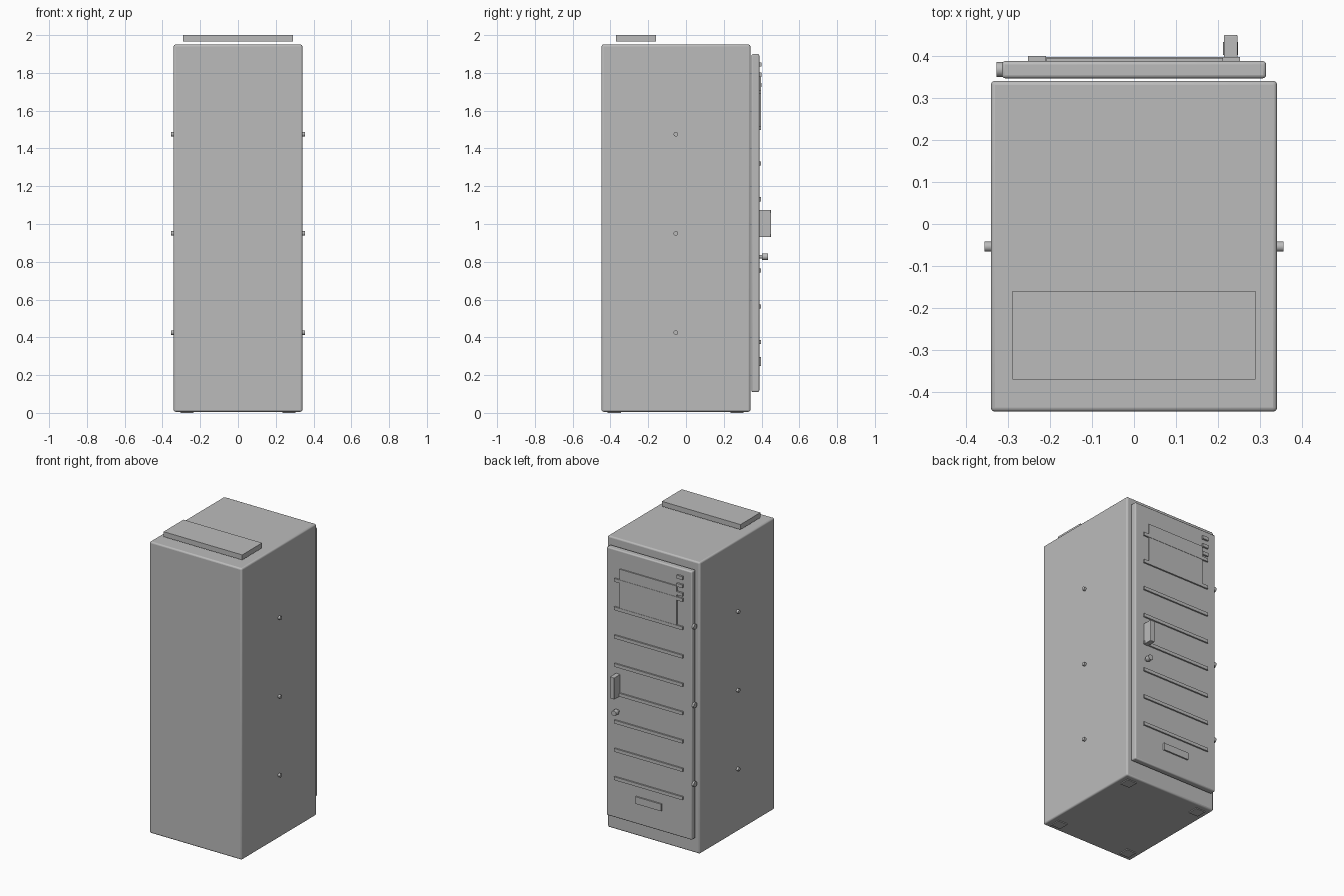
import bpy
from math import pi

cube = bpy.data.objects.get("Cube")
if cube:
    bpy.data.objects.remove(cube, do_unlink=True)

grey = bpy.data.materials.new("cabinet grey")
grey.use_nodes = True
grey.diffuse_color = (0.5, 0.5, 0.5, 1)
grey.node_tree.nodes["Principled BSDF"].inputs["Base Color"].default_value = (0.5, 0.5, 0.5, 1)


def finish(obj, name, bevel, segments=3):
    obj.name = name
    obj.data.materials.append(grey)
    if bevel:
        mod = obj.modifiers.new("rounded edges", "BEVEL")
        mod.width = bevel
        mod.segments = segments
        mod.limit_method = "ANGLE"
    bpy.ops.object.shade_smooth_by_angle()
    return obj


def box(name, x, y, z, bevel=0.0):
    """Box from (low, high) ranges on each axis."""
    spans = (x, y, z)
    bpy.ops.mesh.primitive_cube_add(size=1, location=[(a + b) / 2 for a, b in spans])
    obj = bpy.context.object
    obj.scale = [b - a for a, b in spans]
    bpy.ops.object.transform_apply(location=False, rotation=False, scale=True)
    return finish(obj, name, bevel)


def rod(name, radius, depth, location, rotation, sides=16):
    bpy.ops.mesh.primitive_cylinder_add(vertices=sides, radius=radius, depth=depth,
                                        location=location, rotation=rotation)
    return finish(bpy.context.object, name, 0)


ALONG_X = (0, pi / 2, 0)
ALONG_Y = (pi / 2, 0, 0)
FACE = 0.388  # outer face of the door

# Cabinet shell, door and raised top plate
box("cabinet_body", (-0.341, 0.341), (-0.447, 0.341), (0.006, 1.95), 0.01)
box("door", (-0.315, 0.315), (0.347, FACE), (0.11, 1.9), 0.008)
box("top_plate", (-0.29, 0.29), (-0.37, -0.16), (1.966, 2.0))

# Low feet under the corners
for x in (-0.27, 0.27):
    for y in (-0.38, 0.27):
        box("foot", (x - 0.035, x + 0.035), (y - 0.035, y + 0.035), (0, 0.01))

# Studs on both sides and hinges on the door edge
for i in range(3):
    step = i * 0.525
    for side in (-1, 1):
        rod("side_stud", 0.012, 0.03, (side * 0.341, -0.054, 0.425 + step), ALONG_X)
    rod("door_hinge", 0.018, 0.03, (-0.312, 0.368, 0.48 + step), ALONG_X)

# Horizontal ribs across the door
for i in range(8):
    z = 0.375 + i * 0.189
    box("door_rib", (-0.252, 0.252), (FACE - 0.005, 0.398), (z - 0.011, z + 0.011))

# Display panel with a column of buttons
box("display_panel", (-0.208, 0.212), (FACE - 0.005, 0.396), (1.5, 1.78))
for i in range(3):
    z = 1.735 + i * 0.055
    box("panel_button", (-0.253, -0.21), (FACE - 0.005, 0.4), (z - 0.011, z + 0.011))

# Handle, lock and nameplate
box("door_handle", (0.214, 0.247), (FACE - 0.005, 0.45), (0.93, 1.075), 0.003)
rod("lock_stem", 0.01, 0.03, (0.23, 0.395, 0.827), ALONG_Y)
rod("lock_knob", 0.018, 0.03, (0.23, 0.418, 0.827), ALONG_Y)
box("nameplate", (-0.095, 0.095), (FACE - 0.005, 0.398), (0.248, 0.295))
